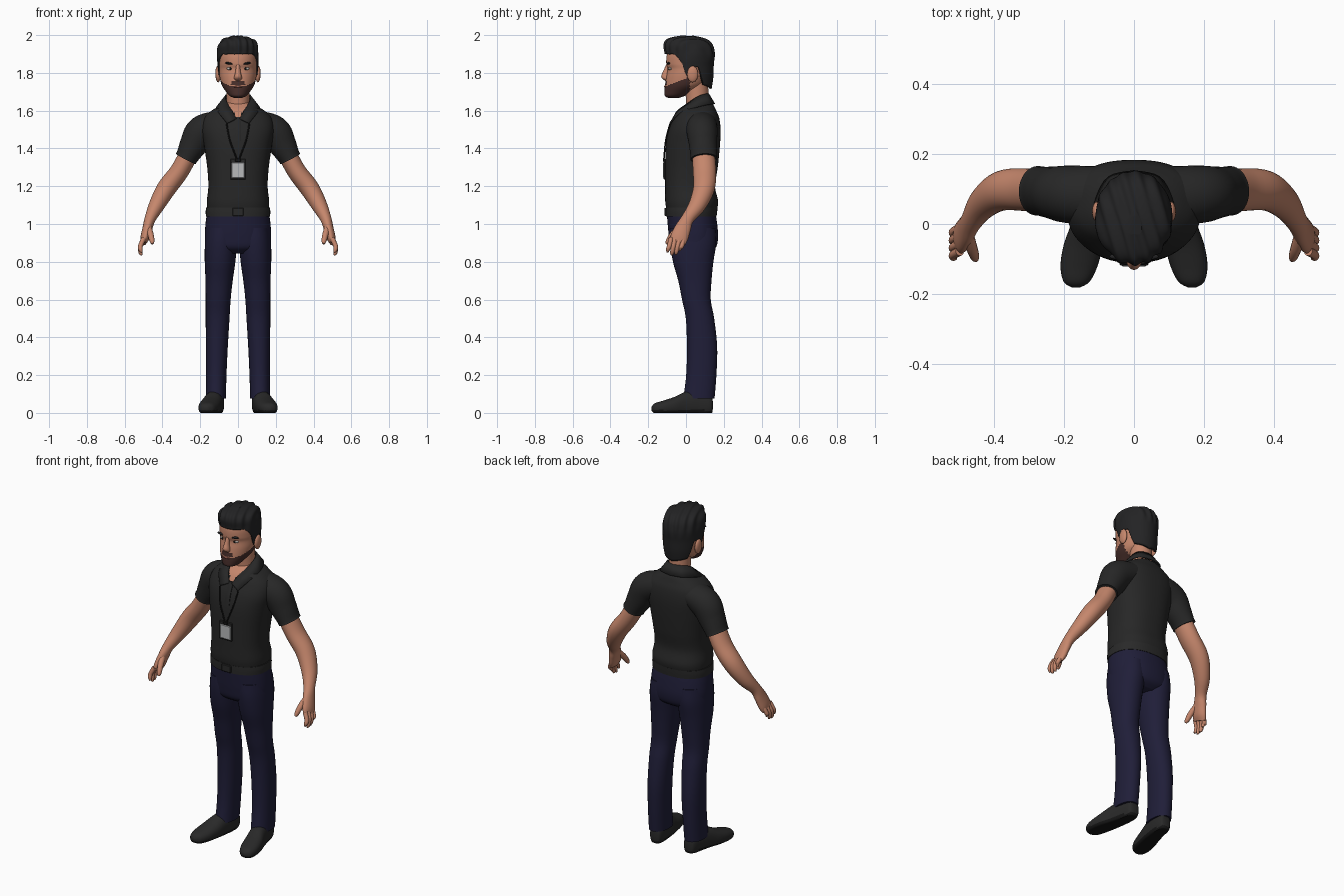
import bpy, bmesh, math
from mathutils import Vector

cube = bpy.data.objects.get("Cube")
if cube:
    bpy.data.objects.remove(cube, do_unlink=True)

X, Y, Z = Vector((1, 0, 0)), Vector((0, 1, 0)), Vector((0, 0, 1))


def material(name, *rgb):
    m = bpy.data.materials.new(name)
    m.use_nodes = True
    m.diffuse_color = (*rgb, 1)
    bsdf = m.node_tree.nodes["Principled BSDF"]
    bsdf.inputs["Base Color"].default_value = (*rgb, 1)
    bsdf.inputs["Roughness"].default_value = 0.8
    return m


SKIN = material("skin", .56, .24, .15)
HAIR = material("black hair", .017, .017, .018)
BEARD = material("brown beard", .065, .028, .024)
SHIRT = material("charcoal shirt", .02, .02, .02)
NAVY = material("navy cloth", .014, .013, .04)
LEATHER = material("dark leather", .022, .022, .022)
SOLE = material("black sole", .008, .008, .008)
BADGE = material("grey card", .48, .49, .5)
WHITE = material("eye white", .6, .55, .5)
LIP = material("lip", .33, .12, .09)


def finish(name, bm, mats, rule=None, mirror=False, angle=50, thick=0):
    """Turn a bmesh into a smooth shaded object."""
    bmesh.ops.recalc_face_normals(bm, faces=bm.faces)
    if rule:
        for f in bm.faces:
            f.material_index = rule(f.calc_center_median())
    me = bpy.data.meshes.new(name)
    bm.to_mesh(me)
    bm.free()
    ob = bpy.data.objects.new(name, me)
    bpy.context.collection.objects.link(ob)
    for m in mats:
        me.materials.append(m)
    bpy.ops.object.select_all(action='DESELECT')
    ob.select_set(True)
    bpy.context.view_layer.objects.active = ob
    bpy.ops.object.shade_smooth_by_angle(angle=math.radians(angle))
    if thick:
        mod = ob.modifiers.new("thickness", 'SOLIDIFY')
        mod.thickness, mod.offset = thick, -1
    if mirror:
        ob.modifiers.new("mirror", 'MIRROR').use_mirror_merge = False
    return ob


def spline(keys, steps):
    """Catmull-Rom interpolation through number tuples."""
    k = [keys[0], *keys, keys[-1]]
    out = []
    for i in range(len(keys) - 1):
        for s in range(steps):
            t = s / steps
            out.append([.5 * (2 * b + (c - a) * t + (2 * a - 5 * b + 4 * c - d) * t * t
                              + (3 * b - a - 3 * c + d) * t ** 3)
                        for a, b, c, d in zip(*k[i:i + 4])])
    return out + [list(keys[-1])]


def power(c, p):
    return math.copysign(abs(c) ** (2 / p), c)


def loft(name, keys, mats, axis=None, ref=Y, n=32, steps=5, p=2.0, floor=-1, **kw):
    """Skin rings given as x, y, z, radius across, radius along ref."""
    rows = spline(keys, steps)
    bm = bmesh.new()
    rings = []
    for i, r in enumerate(rows):
        c = Vector(r[:3])
        a, b = rows[max(i - 1, 0)], rows[min(i + 1, len(rows) - 1)]
        t = axis or (Vector(b[:3]) - Vector(a[:3])).normalized()
        v = (ref - t * ref.dot(t)).normalized()
        u = v.cross(t)
        ring = []
        for j in range(n):
            w = math.tau * j / n
            q = c + u * r[3] * power(math.cos(w), p) + v * r[4] * power(math.sin(w), p)
            q.z = max(q.z, floor)
            ring.append(bm.verts.new(q))
        rings.append(ring)
    for a, b in zip(rings, rings[1:]):
        for j in range(n):
            bm.faces.new((a[j], a[j - 1], b[j - 1], b[j]))
    bm.faces.new(rings[0])
    bm.faces.new(rings[-1])
    return finish(name, bm, mats, **kw)


def blob(name, pos, size, mat, tilt=0, mirror=True):
    bm = bmesh.new()
    bmesh.ops.create_uvsphere(bm, u_segments=20, v_segments=12, radius=1)
    for v in bm.verts:
        x, y, z = (a * s for a, s in zip(v.co, size))
        v.co = Vector((x, y, z + tilt * x)) + Vector(pos)
    return finish(name, bm, [mat], mirror=mirror)


def box(name, pos, size, mat):
    bm = bmesh.new()
    bmesh.ops.create_cube(bm, size=1)
    for v in bm.verts:
        v.co = Vector([a * s + o for a, s, o in zip(v.co, size, pos)])
    bmesh.ops.bevel(bm, geom=bm.edges[:], offset=.003, segments=1, affect='EDGES')
    return finish(name, bm, [mat], angle=25)


# Shirt body, with the open neck showing skin
loft("shirt_body", [(0, .03, 1.07, .162, .132), (0, .03, 1.12, .165, .14), (0, .022, 1.2, .157, .132),
                    (0, .029, 1.3, .163, .139), (0, .037, 1.42, .18, .143), (0, .046, 1.5, .192, .137),
                    (0, .056, 1.56, .18, .12), (0, .06, 1.6, .14, .1), (0, .07, 1.63, .085, .075),
                    (0, .07, 1.65, .05, .05)], [SHIRT, SKIN], axis=Z, n=96, steps=8, p=2.4,
     rule=lambda c: int(c.y < .04 and abs(c.x) < (c.z - 1.555) * .65))
loft("sleeves", [(.1, .08, 1.53, .072, .085), (.19, .085, 1.49, .085, .082), (.235, .09, 1.42, .074, .074),
                 (.268, .094, 1.36, .06, .07), (.276, .095, 1.345, .06, .071)], [SHIRT], mirror=True)
loft("placket", [(0, -.06, 1.565, .016, .008), (0, -.088, 1.5, .016, .008), (0, -.1, 1.44, .016, .008)],
     [SHIRT], axis=Z, n=12, p=5)

# Folded collar
top = spline([(0, .122, 1.69), (.05, .105, 1.69), (.07, .06, 1.675), (.053, 0, 1.635),
              (.032, -.048, 1.6), (.008, -.072, 1.558)], 5)
low = spline([(0, .154, 1.637), (.075, .135, 1.637), (.114, .06, 1.622), (.112, .0, 1.603),
              (.095, -.048, 1.58), (.058, -.088, 1.535)], 5)
bm = bmesh.new()
strips = [[(bm.verts.new((s * a[0], a[1], a[2])), bm.verts.new((s * b[0], b[1], b[2])))
           for a, b in zip(top, low)] for s in (1, -1)]
for strip in strips:
    for (a, b), (c, d) in zip(strip, strip[1:]):
        bm.faces.new((a, b, d, c))
bmesh.ops.remove_doubles(bm, verts=bm.verts, dist=.0005)
finish("collar", bm, [SHIRT], thick=.008)

# Lanyard and card
loft("lanyard", [(.06, -.085, 1.53, .004, .004), (.045, -.106, 1.45, .004, .004),
                 (.02, -.114, 1.38, .004, .004), (.005, -.117, 1.34, .004, .004)], [SOLE], n=8, mirror=True)
box("card_holder", (0, -.113, 1.29), (.082, .01, .108), LEATHER)
box("card", (0, -.117, 1.284), (.07, .009, .082), BADGE)
box("card_clip", (0, -.117, 1.338), (.03, .01, .018), SOLE)

# Belt and trousers
loft("belt", [(0, .028, 1.04, .17, .134), (0, .029, 1.065, .171, .136), (0, .03, 1.088, .169, .137)],
     [LEATHER], axis=Z, n=64, p=2.3)
box("belt_buckle", (0, -.108, 1.064), (.06, .012, .042), LEATHER)
loft("trouser_hips", [(0, .027, 1.06, .164, .129), (0, .034, 1.0, .172, .131), (0, .04, .93, .175, .13),
                      (0, .04, .875, .165, .118), (0, .04, .845, .1, .08)], [NAVY], axis=Z, n=64, p=2.3)
loft("trouser_legs", [(.085, .036, .98, .082, .12), (.09, .038, .9, .085, .122), (.095, .038, .8, .081, .107),
                      (.1, .047, .7, .072, .088), (.105, .055, .6, .066, .076), (.108, .074, .5, .063, .075),
                      (.112, .085, .35, .058, .08), (.115, .081, .2, .054, .08),
                      (.117, .068, .075, .053, .083)], [NAVY], axis=Z, p=2.15, mirror=True)

# Shoes
loft("shoes", [(.112, .142, .04, .015, .02), (.112, .13, .045, .034, .055), (.117, .07, .05, .044, .072),
               (.13, 0, .045, .05, .068), (.145, -.06, .035, .056, .05), (.157, -.12, .027, .053, .038),
               (.164, -.165, .023, .037, .028), (.166, -.182, .022, .01, .01)],
     [LEATHER, SOLE], axis=-Y, ref=Z, p=2.3, floor=0, mirror=True, rule=lambda c: int(c.z < .014))

# Arms and hands
loft("arms", [(.25, .09, 1.39, .05, .06), (.31, .098, 1.28, .05, .061), (.378, .095, 1.19, .051, .057),
              (.43, .06, 1.1, .042, .046), (.464, .01, 1.03, .03, .034), (.479, -.015, .98, .026, .042),
              (.492, -.035, .93, .024, .047), (.502, -.045, .9, .016, .042)], [SKIN], mirror=True)
for i, (finger, tip) in enumerate([("index", .85), ("middle", .835), ("ring", .838), ("little", .86)]):
    y = -.078 + .022 * i
    loft(finger + "_fingers", [(.498, y, .925, .013, .013), (.516, y - .01, .885, .0125, .0125),
                               (.516, y - .017, tip + .015, .011, .011), (.51, y - .02, tip, .005, .005)],
         [SKIN], n=12, mirror=True)
loft("thumbs", [(.476, -.03, .985, .018, .018), (.463, -.07, .945, .016, .016), (.455, -.094, .91, .013, .013),
                (.452, -.104, .895, .006, .006)], [SKIN], n=14, mirror=True)

# Neck and head
loft("neck", [(0, .065, 1.58, .066, .064), (0, .06, 1.65, .06, .06), (0, .055, 1.76, .06, .062)],
     [SKIN], axis=Z)


def beard(c):
    jaw = c.y < .02 and c.z < 1.735 + (c.y + .09) * .4
    moustache = abs(c.x) < .036 and c.y < -.05 and 1.735 < c.z < 1.755
    return int(jaw or moustache)


loft("head", [(0, -.065, 1.668, .022, .03), (0, -.06, 1.678, .044, .052), (0, -.04, 1.7, .063, .074),
              (0, -.01, 1.735, .086, .101), (0, .005, 1.78, .097, .11), (0, .013, 1.82, .1, .111),
              (0, .0125, 1.85, .102, .117), (0, .017, 1.9, .102, .117), (0, .02, 1.95, .085, .095),
              (0, .02, 1.975, .04, .05)], [SKIN, BEARD], axis=Z, n=96, steps=8, rule=beard)
loft("nose", [(0, -.094, 1.845, .01, .011), (0, -.103, 1.81, .013, .017), (0, -.108, 1.785, .019, .023),
              (0, -.106, 1.77, .021, .02), (0, -.1, 1.758, .012, .01)], [SKIN], axis=Z, n=20)
blob("ears", (.106, .035, 1.793), (.014, .029, .043), SKIN, tilt=.3)
blob("eyes", (.042, -.081, 1.823), (.018, .012, .008), WHITE)
blob("irises", (.041, -.088, 1.823), (.007, .0065, .0075), SOLE)
blob("eyebrows", (.045, -.093, 1.85), (.025, .009, .006), HAIR, tilt=.12)
blob("lips", (0, -.109, 1.727), (.024, .008, .006), LIP, mirror=False)

# Swept hair: a cap whose lower edge follows the hairline
shape = spline([(1.7, .06, .075, .072), (1.73, .05, .087, .088), (1.78, .03, .102, .115), (1.84, .02, .108, .127),
                (1.9, .02, .112, .132), (1.95, .011, .106, .129), (1.98, .005, .08, .102),
                (1.997, 0, .025, .035)], 8)
hairline = [(0, 1.9), (50, 1.9), (62, 1.88), (72, 1.85), (77, 1.785), (88, 1.785), (94, 1.835),
            (112, 1.83), (120, 1.735), (180, 1.715)]


def sample(table, t):
    for a, b in zip(table, table[1:]):
        if t <= b[0]:
            f = (t - a[0]) / (b[0] - a[0])
            return [p + (q - p) * f for p, q in zip(a[1:], b[1:])]
    return table[-1][1:]


bm = bmesh.new()
columns, rows = 120, 36
grid = []
for i in range(columns):
    w = math.tau * i / columns
    low_z = sample(hairline, math.degrees(min(w, math.tau - w)))[0]
    column = []
    for j in range(rows + 1):
        z = low_z + (1.997 - low_z) * math.sin(math.pi / 2 * j / rows)
        cy, rx, ry = sample(shape, z)
        x, y = rx * math.sin(w), cy - ry * math.cos(w)
        # Strand ridges on the crown
        fade = min(max((z - 1.86) / .06, 0), 1)
        ridge = .004 * fade * (math.sin(150 * x + 45 * y) - .6)
        column.append(bm.verts.new((x + ridge * math.sin(w), y - ridge * math.cos(w), z + ridge * .5 * fade)))
    grid.append(column)
for a, b in zip(grid, grid[1:] + grid[:1]):
    for j in range(rows):
        bm.faces.new((a[j], b[j], b[j + 1], a[j + 1]))
bm.faces.new([c[-1] for c in grid])
finish("hair", bm, [HAIR], thick=.015)
